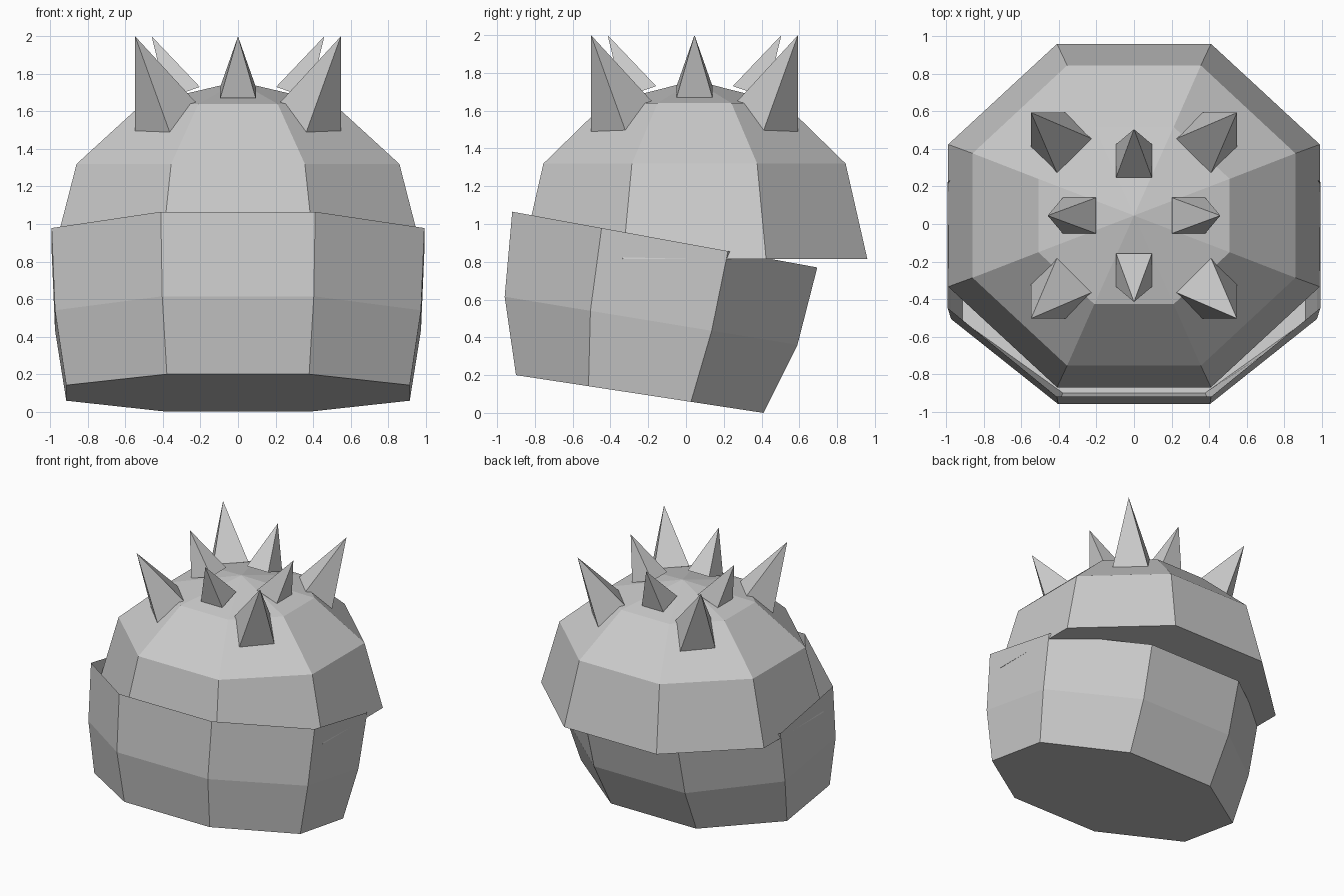
import bpy
from math import sin, cos, pi
from mathutils import Vector

if "Cube" in bpy.data.objects:
    bpy.data.objects.remove(bpy.data.objects["Cube"])

CY = 0.045  # centre line of the dome
K = 0.414   # half side of an octagon with apothem 1


def make_object(name, verts, faces):
    mesh = bpy.data.meshes.new(name)
    mesh.from_pydata([tuple(v) for v in verts], [], faces)
    mesh.update()
    obj = bpy.data.objects.new(name, mesh)
    bpy.context.collection.objects.link(obj)
    return obj


def octagon(ax, front, back):
    """Octagon with half width ax; front and back are (y, z) edges, so it may tilt."""
    ring = []
    for i in range(8):
        a = pi / 8 + i * pi / 4
        u, v = cos(a) / cos(pi / 8), sin(a) / cos(pi / 8)
        t = (v + 1) / 2
        ring.append(Vector((ax * u,
                            front[0] + (back[0] - front[0]) * t,
                            front[1] + (back[1] - front[1]) * t)))
    return ring


def bands(count):
    """Side quads between consecutive octagon rings, listed bottom to top."""
    return [(r * 8 + i, r * 8 + (i + 1) % 8, r * 8 + 8 + (i + 1) % 8, r * 8 + 8 + i)
            for r in range(count - 1) for i in range(8)]


# Lower bowl: tilted, bulging, open at the top
rings = [octagon(0.915, (-0.90, 0.20), (0.41, 0.0)),
         octagon(0.975, (-0.96, 0.615), (0.59, 0.36)),
         octagon(0.993, (-0.92, 1.065), (0.695, 0.77))]
make_object("lower_bowl", sum(rings, []), bands(3) + [tuple(range(7, -1, -1))])

# Upper dome: closed underneath, pointed fan on top
profile = [(0.99, 0.915, 0.815), (0.86, 0.80, 1.32), (0.51, 0.472, 1.64)]
rings = [octagon(ax, (CY - ay, z), (CY + ay, z)) for ax, ay, z in profile]
verts = sum(rings, []) + [Vector((0, CY, 1.76))]
faces = bands(3) + [tuple(range(7, -1, -1))]
faces += [(16 + i, 16 + (i + 1) % 8, 24) for i in range(8)]
make_object("upper_dome", verts, faces)


def spike(name, angle, outer, inner, half, tip_r):
    """Four-sided spike; outer and inner base edges are (radius, z)."""
    d = Vector((cos(angle), sin(angle), 0))
    s = Vector((-sin(angle), cos(angle), 0)) * half
    c = Vector((0, CY, 0))
    o = c + d * outer[0] + Vector((0, 0, outer[1]))
    n = c + d * inner[0] + Vector((0, 0, inner[1]))
    tip = c + d * tip_r + Vector((0, 0, 2.0))
    make_object(name, [o - s, o + s, n + s, n - s, tip],
                [(3, 2, 1, 0), (0, 1, 4), (1, 2, 4), (2, 3, 4), (3, 0, 4)])


# Small spikes on the main directions, large spikes on the diagonals
for i in range(4):
    spike(f"small_spike_{i + 1}", i * pi / 2, (0.38, 1.67), (0.203, 1.73), 0.095, 0.46)
    spike(f"large_spike_{i + 1}", pi / 4 + i * pi / 2, (0.645, 1.49), (0.45, 1.65), 0.13, 0.775)
